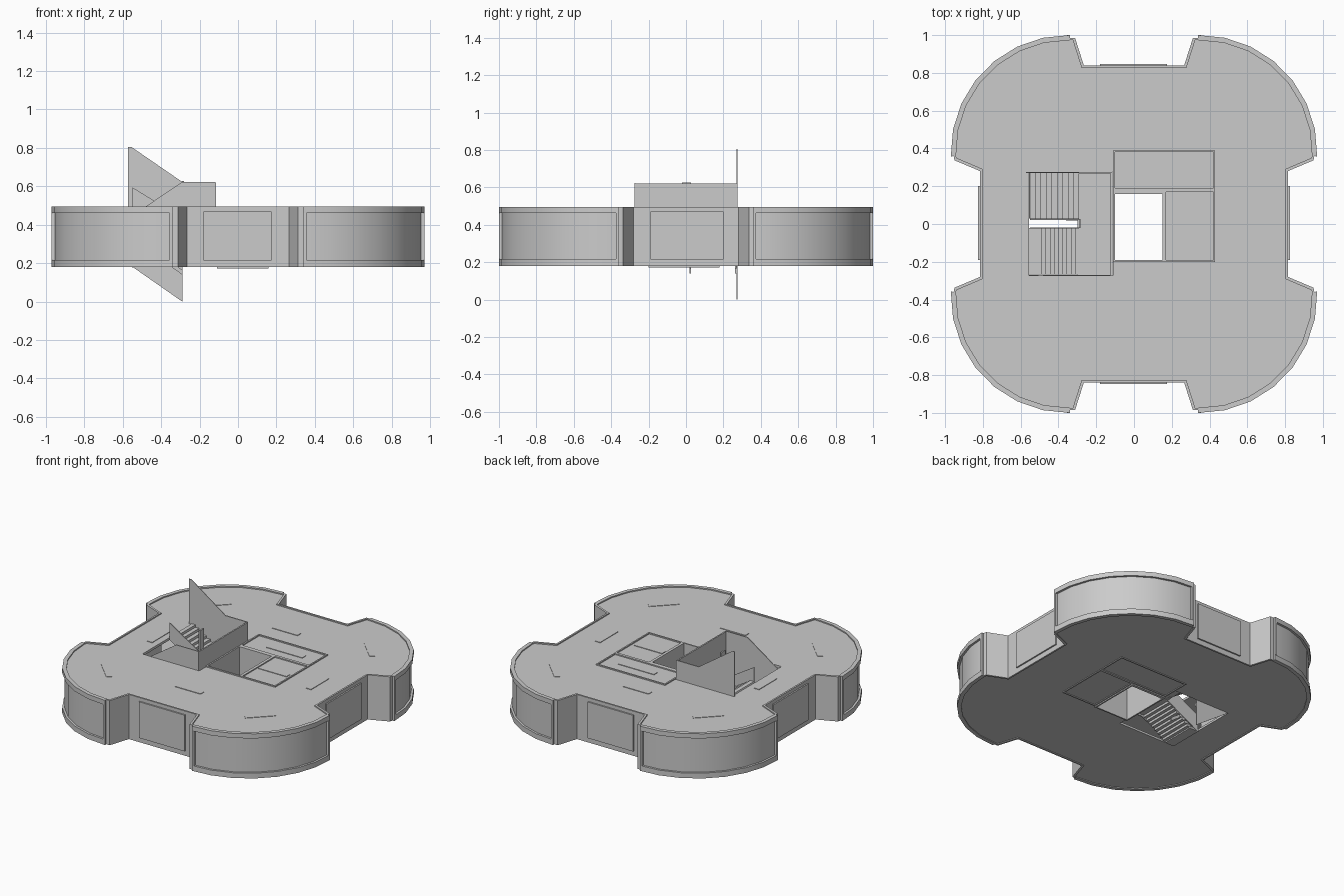
import bpy, bmesh, math
from mathutils import Matrix

if "Cube" in bpy.data.objects:
    bpy.data.objects.remove(bpy.data.objects["Cube"])


def add_mesh(name, bm, smooth=False):
    bmesh.ops.recalc_face_normals(bm, faces=bm.faces)
    me = bpy.data.meshes.new(name)
    bm.to_mesh(me)
    bm.free()
    ob = bpy.data.objects.new(name, me)
    bpy.context.collection.objects.link(ob)
    if smooth:
        finish(ob)
    return ob


def finish(ob):
    bpy.ops.object.select_all(action='DESELECT')
    ob.select_set(True)
    bpy.context.view_layer.objects.active = ob
    bpy.ops.object.shade_smooth_by_angle(angle=math.radians(25))


def box(name, x0, x1, y0, y1, z0, z1, rot=0):
    bm = bmesh.new()
    m = (Matrix.Translation(((x0 + x1) / 2, (y0 + y1) / 2, (z0 + z1) / 2))
         @ Matrix.Rotation(rot, 4, 'Z') @ Matrix.Diagonal((x1 - x0, y1 - y0, z1 - z0, 1)))
    bmesh.ops.create_cube(bm, size=1, matrix=m)
    return add_mesh(name, bm)


def plate(name, pts, y0, y1):
    """Side profile (x, z) extruded along y."""
    bm = bmesh.new()
    f = bm.faces.new([bm.verts.new((x, y0, z)) for x, z in pts])
    r = bmesh.ops.extrude_face_region(bm, geom=[f])
    for v in r['geom']:
        if isinstance(v, bmesh.types.BMVert):
            v.co.y = y1
    return add_mesh(name, bm)


def slab(name, loops, z0, z1):
    """Filled 2D loops (inner loops become holes) extruded along z."""
    cu = bpy.data.curves.new(name, 'CURVE')
    cu.dimensions, cu.fill_mode, cu.extrude = '2D', 'BOTH', (z1 - z0) / 2
    for pts in loops:
        sp = cu.splines.new('POLY')
        sp.points.add(len(pts) - 1)
        for p, (x, y) in zip(sp.points, pts):
            p.co = (x, y, 0, 1)
        sp.use_cyclic_u = True
    ob = bpy.data.objects.new(name, cu)
    ob.location.z = (z0 + z1) / 2
    bpy.context.collection.objects.link(ob)
    bpy.ops.object.select_all(action='DESELECT')
    ob.select_set(True)
    bpy.context.view_layer.objects.active = ob
    bpy.ops.object.convert(target='MESH')
    ob = bpy.context.view_layer.objects.active
    finish(ob)
    return ob


def rect(x0, x1, y0, y1):
    return [(x0, y0), (x1, y0), (x1, y1), (x0, y1)]


def arc(r, a0=-2, a1=91, n=7):
    return [(.35 + r * math.cos(math.radians(a0 + (a1 - a0) * i / n)),
             .38 + r * math.sin(math.radians(a0 + (a1 - a0) * i / n))) for i in range(n + 1)]


def outline(t):
    """Four-lobed plan, inset by t."""
    q = ([(.815 - t, .28 + t), (.95 - t, .337 + t)] + arc(.605 - t)
         + [(.312 + t, .985 - t), (.265 + t, .838 - t)])
    m = [(-x, y) for x, y in reversed(q)]
    half = q + m
    return half + [(-x, -y) for x, y in half]


BOT, TOP = .185, .50
stair_hole = rect(-.555, -.11, -.272, .275)
shaft_hole = rect(-.10, .15, -.19, .16)

# Outer wall, floor and ceiling
slab("outer_wall", [outline(0), outline(.012)], BOT, TOP)
slab("floor_slab", [outline(.012), stair_hole, shaft_hole], BOT + .005, BOT + .02)
slab("ceiling_slab", [outline(.012), stair_hole, shaft_hole], TOP - .025, TOP - .008)

# Window frames around each rounded corner
for sx in (1, -1):
    for sy in (1, -1):
        def flip(pts):
            return [(x * sx, y * sy) for x, y in pts]
        ring = flip(arc(.62) + arc(.60)[::-1])
        slab("window_frame_bottom", [ring], BOT, .222)
        slab("window_frame_top", [ring], .467, TOP)
        for a in (-2, 89.5):
            end = flip(arc(.62, a, a + 1.5, 1) + arc(.60, a, a + 1.5, 1)[::-1])
            slab("window_frame_side", [end], .222, .467)
        # Ceiling light in the rounded corner
        box("corner_light", sx * .6 - .1, sx * .6 + .1, sy * .61 - .018, sy * .61 + .018,
            TOP - .008, TOP - .005, -sx * sy * math.radians(45) if sx * sy > 0 else math.radians(45))

# Flat panels in the recessed sides
for s in (1, -1):
    box("recess_panel_y", -.18, .175, s * .842 - .006, s * .842 + .006, .22, .475)
    box("recess_panel_x", s * .817 - .008, s * .817 + .008, -.19, .2, .22, .475)
    box("side_light_y", -.1, .1, s * .54 - .02, s * .54 + .02, TOP - .008, TOP - .004)
    box("side_light_x", s * .62 - .02, s * .62 + .02, -.1, .1, TOP - .008, TOP - .004)
box("room_light_back", .04, .32, .26, .30, TOP - .008, TOP - .004)
box("room_light_side", .18, .40, -.03, .01, TOP - .008, TOP - .004)

# Core room walls and lift shaft
for n, r in (("back_room", (-.11, .43, .18, .39)), ("side_room", (.16, .43, -.2, .18))):
    x0, x1, y0, y1 = r
    slab(n + "_walls", [rect(*r), rect(x0 + .01, x1 - .01, y0 + .01, y1 - .01)], BOT, TOP)
slab("shaft_walls", [rect(-.11, .16, -.2, .18), shaft_hole], BOT - .008, TOP)

# Stair flights with stepped top and underside
def flight(name, x0, x1, z0, z1, y0, y1, n=9, t=.018):
    dx, dz = (x1 - x0) / n, (z1 - z0) / n
    up = []
    for i in range(n):
        up += [(x0 + dx * i, z0 + dz * (i + 1)), (x0 + dx * (i + 1), z0 + dz * (i + 1))]
    low = [(x + dx * .25, z - t) for x, z in up]
    plate(name, up + low[::-1], y0, y1)


flight("lower_flight", -.49, -.29, BOT + .01, .34, -.268, -.022)
flight("upper_flight", -.29, -.55, .34, TOP, .028, .27)
box("stair_foot", -.555, -.485, -.268, -.022, BOT, BOT + .015)
box("half_landing", -.30, -.115, -.27, .272, .322, .34)

# Balustrade walls around the stair
plate("back_balustrade", [(-.29, .005), (-.29, .628), (-.555, .81), (-.572, .81), (-.572, .50),
                          (-.555, .19)], .271, .275)
plate("back_landing_wall", [(-.29, .31), (-.12, .31), (-.12, .628), (-.29, .628)], .267, .275)
plate("front_balustrade", [(-.555, .19), (-.29, .31), (-.12, .31), (-.12, .628), (-.29, .628),
                           (-.555, .45)], -.275, -.269)
box("landing_end_wall", -.124, -.114, -.275, .275, .31, .625)
plate("inner_front_balustrade", [(-.55, .18), (-.29, .32), (-.29, .44), (-.55, .30)], -.024, -.018)
plate("inner_back_balustrade", [(-.55, .48), (-.29, .32), (-.29, .44), (-.55, .60)], .022, .028)
box("newel_wall", -.292, -.282, -.022, .026, .32, .632)

# Lower handrail ends
for y in (.018, .262):
    plate("handrail_end", [(-.29, .145), (-.29, .17), (-.36, .22), (-.36, .195)], y, y + .009)

bpy.context.view_layer.update()
# Stand the lowest point on z = 0
low = min((o.matrix_world @ v.co).z for o in bpy.data.objects if o.type == 'MESH'
          for v in o.data.vertices)
for o in bpy.data.objects:
    o.location.z -= low
